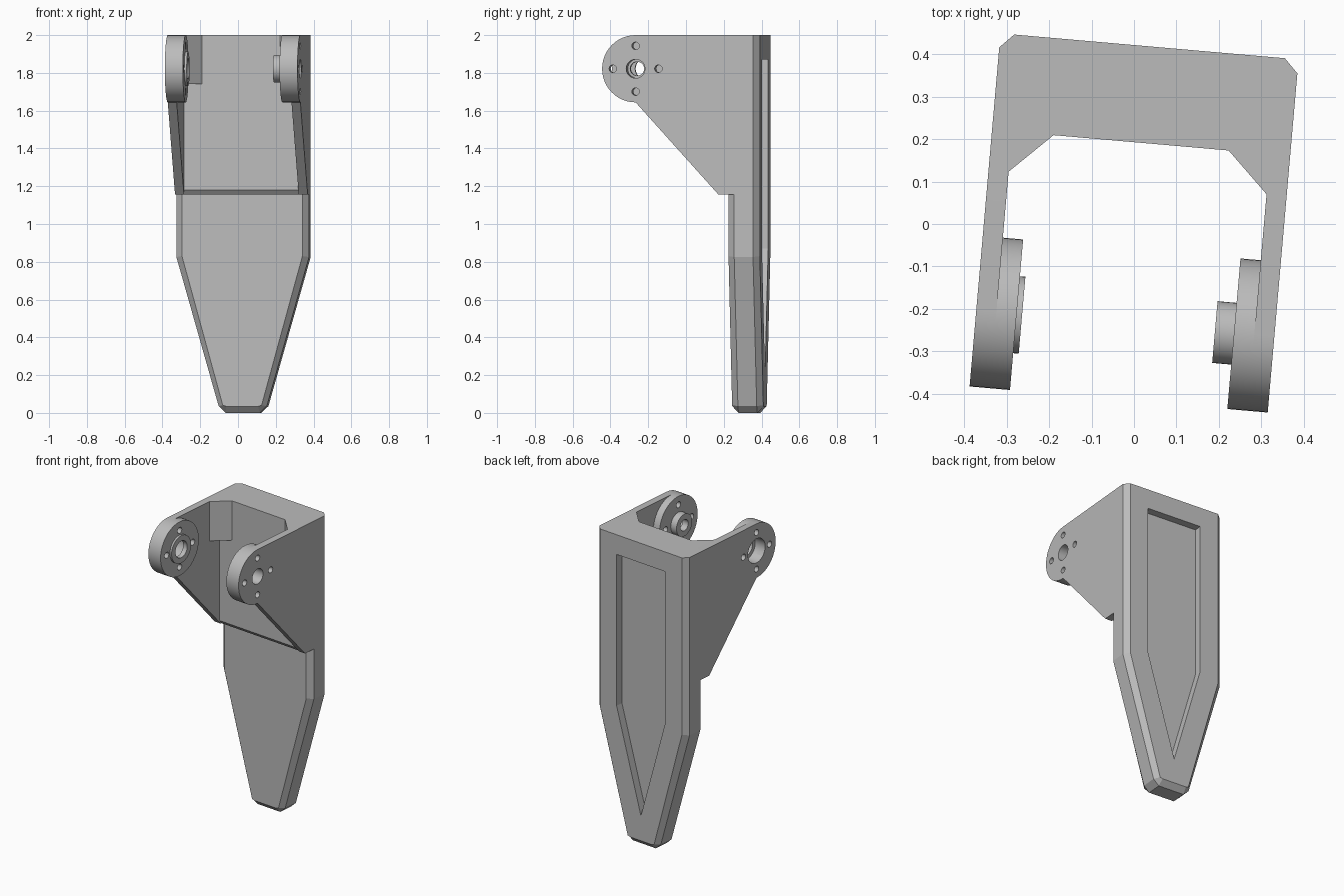
import bpy, bmesh, math
from mathutils import Matrix, Vector

if "Cube" in bpy.data.objects:
    bpy.data.objects.remove(bpy.data.objects["Cube"], do_unlink=True)

gray = bpy.data.materials.new("plain_gray")
gray.use_nodes = True
gray.diffuse_color = (0.5, 0.5, 0.5, 1)
gray.node_tree.nodes["Principled BSDF"].inputs["Base Color"].default_value = (0.5, 0.5, 0.5, 1)

TURN = Matrix.Rotation(math.radians(-5), 4, 'Z')
HALF, INNER = 0.3525, 0.305          # outer and inner half widths
WALL, BACK = 0.192, 0.42             # front of wall, back of blade
PY, PZ, PR = -0.237, 1.822, 0.178    # pivot centre and radius
AXES = {'X': lambda p, d: (d, p[0], p[1]),
        'Y': lambda p, d: (p[0], d, p[1]),
        'Z': lambda p, d: (p[0], p[1], d)}


def loft(name, sections, axis):
    """Skin a list of (outline, depth) sections along an axis and cap the ends."""
    bm = bmesh.new()
    rings = [[bm.verts.new(AXES[axis](p, d)) for p in pts] for pts, d in sections]
    for a, b in zip(rings, rings[1:]):
        for i in range(len(a)):
            j = (i + 1) % len(a)
            bm.faces.new((a[i], a[j], b[j], b[i]))
    bm.faces.new(rings[0])
    bm.faces.new(rings[-1])
    bmesh.ops.recalc_face_normals(bm, faces=bm.faces)
    bm.transform(TURN)
    mesh = bpy.data.meshes.new(name)
    bm.to_mesh(mesh)
    bm.free()
    mesh.materials.append(gray)
    ob = bpy.data.objects.new(name, mesh)
    bpy.context.collection.objects.link(ob)
    return ob


def prism(name, pts, axis, a, b):
    return loft(name, [(pts, a), (pts, b)], axis)


def arc(cy, cz, r, start=0, end=360, n=40):
    full = end - start == 360
    steps = [math.radians(start + (end - start) * i / n) for i in range(n if full else n + 1)]
    return [(cy + r * math.cos(t), cz + r * math.sin(t)) for t in steps]


def cut(ob, cutters):
    for c in cutters:
        c.hide_render = True
        m = ob.modifiers.new("cut", 'BOOLEAN')
        m.operation, m.solver, m.object = 'DIFFERENCE', 'EXACT', c
    bpy.context.view_layer.update()
    mesh = bpy.data.meshes.new_from_object(ob.evaluated_get(bpy.context.evaluated_depsgraph_get()))
    ob.modifiers.clear()
    ob.data = mesh


def discard(cutters):
    for c in cutters:
        bpy.data.objects.remove(c, do_unlink=True)


def smooth(ob):
    bpy.ops.object.select_all(action='DESELECT')
    ob.select_set(True)
    bpy.context.view_layer.objects.active = ob
    bpy.ops.object.shade_smooth_by_angle(angle=math.radians(30))


def mirrored(half):
    return half + [(-x, z) for x, z in reversed(half)]


# Tapered blade with chamfered rim and a recessed back panel
rim = mirrored([(HALF, 2), (HALF, 0.825), (0.128, 0.036), (0.09, 0)])
face = mirrored([(0.32, 2), (0.32, 0.83), (0.103, 0.04), (0.085, 0.035)])
blade = loft("blade", [(face, 0.254), (rim, 0.287), (rim, 0.387), (face, BACK)], 'Y')
panel = prism("panel_cutter", [(0.19, 1.87), (0.19, 0.87), (0, 0.2), (-0.19, 0.87), (-0.19, 1.87)],
              'Y', BACK - 0.05, BACK + 0.1)
cut(blade, [panel])
discard([panel])

# Upper wall between the arms, with its sloped lower edge
prism("upper_wall", [(0.287, 2), (WALL, 2), (WALL, 1.18), (0.212, 1.155), (0.287, 1.155)],
      'X', -INNER, INNER)

# Arms, pivot pads, hubs and corner gussets
arm_outline = [(0.287, 2)] + arc(PY, PZ, PR, 90, 270, 24) + [(0.204, 1.155), (0.287, 1.155)]
for side, s, hub_r, hub_x, bore, counter, counter_x in (
        ("right", -1, 0.091, 0.244, 0.055, 0.08, 0.275),
        ("left", 1, 0.073, 0.212, 0.037, 0.05, 0.257)):
    parts = [
        prism(side + "_arm", arm_outline, 'X', s * INNER, s * HALF),
        prism(side + "_pivot_pad", arc(PY, PZ, PR, n=48), 'X', s * 0.257, s * INNER),
        prism(side + "_hub", arc(PY, PZ, hub_r), 'X', s * hub_x, s * 0.257)]
    cutters = [
        prism("bore_cutter", arc(PY, PZ, bore, n=24), 'X', s * 0.1, s * 0.5),
        prism("counterbore_cutter", arc(PY, PZ, counter, n=24), 'X', s * counter_x, s * 0.5)]
    for y, z in arc(PY, PZ, 0.121, n=4):
        cutters.append(prism("bolt_cutter", arc(y, z, 0.02, n=14), 'X', s * 0.1, s * 0.5))
    for i, part in enumerate(parts):
        cut(part, cutters[:2] if i == 2 else cutters)
        smooth(part)
    discard(cutters)
    prism(side + "_gusset", [(s * INNER, WALL), (s * 0.207, WALL), (s * INNER, 0.097)], 'Z', 1.74, 2)
